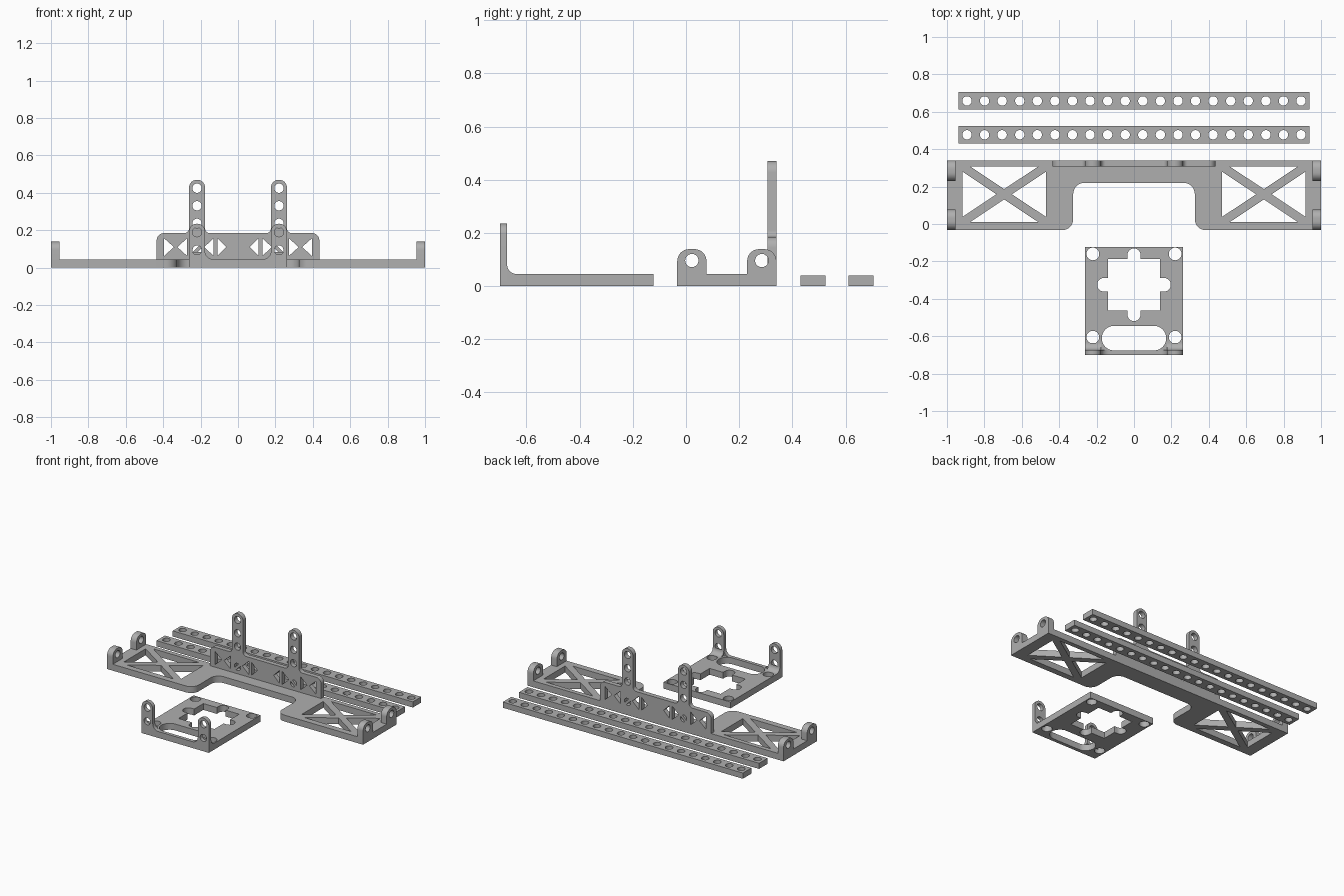
import bpy, bmesh, math
from mathutils import Vector

if "Cube" in bpy.data.objects:
    bpy.data.objects.remove(bpy.data.objects["Cube"])

grey = bpy.data.materials.new("plain grey")
grey.diffuse_color = (0.43, 0.43, 0.43, 1)
grey.use_nodes = True
grey.node_tree.nodes["Principled BSDF"].inputs["Base Color"].default_value = grey.diffuse_color


def rounded(pts, sx=1):
    """Outline from (u, v[, radius]) corners, with arcs at the rounded ones."""
    out, n = [], len(pts)
    for i, p in enumerate(pts):
        c = Vector(p[:2])
        r = p[2] if len(p) > 2 else 0
        if not r:
            out.append(c)
            continue
        a = (Vector(pts[i - 1][:2]) - c).normalized()
        b = (Vector(pts[(i + 1) % n][:2]) - c).normalized()
        half = a.angle(b) / 2
        centre = c + (a + b).normalized() * (r / math.sin(half))
        t = r / math.tan(half)
        p0, p1 = c + a * t - centre, c + b * t - centre
        ang = p0.angle(p1)
        for k in range(9):
            f = k / 8
            out.append(centre + (p0 * math.sin((1 - f) * ang) + p1 * math.sin(f * ang)) / math.sin(ang))
    return [(sx * q.x, q.y) for q in out]


def circle(u, v, r, n=32):
    return [(u + r * math.cos(2 * math.pi * k / n), v + r * math.sin(2 * math.pi * k / n)) for k in range(n)]


def segment(u, v, r, mid):
    """Part of a disc cut off by a chord, facing the angle mid."""
    angs = [math.radians(mid - 68 + 136 * k / 14) for k in range(15)]
    return [(u + r * math.cos(a), v + r * math.sin(a)) for a in angs]


def truss(x0, x1, y0, y1, h, sides="LRTB"):
    """Triangular openings left between two crossing braces of half width h."""
    w, t = x1 - x0, y1 - y0
    d, cx, cy = math.hypot(w, t), (x0 + x1) / 2, (y0 + y1) / 2
    a, b = h * d / w, h * d / t
    tri = {"L": [(x0, y0 + a), (x0, y1 - a), (cx - b, cy)],
           "R": [(x1, y0 + a), (x1, y1 - a), (cx + b, cy)],
           "T": [(x0 + b, y1), (x1 - b, y1), (cx, cy + a)],
           "B": [(x0 + b, y0), (x1 - b, y0), (cx, cy - a)]}
    return [tri[s] for s in sides]


PLANES = {"XY": lambda u, v, w: (u, v, w),
          "XZ": lambda u, v, w: (u, w, v),
          "YZ": lambda u, v, w: (w, u, v)}


def plate(name, plane, lo, hi, loops):
    """Outline with holes, filled and extruded from lo to hi across the plane."""
    cu = bpy.data.curves.new(name, "CURVE")
    cu.dimensions, cu.fill_mode, cu.extrude = "2D", "BOTH", (hi - lo) / 2
    for loop in loops:
        sp = cu.splines.new("POLY")
        sp.points.add(len(loop) - 1)
        for pt, q in zip(sp.points, loop):
            pt.co = (q[0], q[1], 0, 1)
        sp.use_cyclic_u = True
    tmp = bpy.data.objects.new(name + "_curve", cu)
    bpy.context.collection.objects.link(tmp)
    dg = bpy.context.evaluated_depsgraph_get()
    me = bpy.data.meshes.new_from_object(tmp.evaluated_get(dg))
    bpy.data.objects.remove(tmp)
    bm = bmesh.new()
    bm.from_mesh(me)
    for v in bm.verts:
        v.co = PLANES[plane](v.co.x, v.co.y, v.co.z + (lo + hi) / 2)
    bmesh.ops.remove_doubles(bm, verts=bm.verts, dist=1e-5)
    bmesh.ops.recalc_face_normals(bm, faces=bm.faces)
    bm.to_mesh(me)
    bm.free()
    me.materials.clear()
    me.materials.append(grey)
    ob = bpy.data.objects.new(name, me)
    bpy.context.collection.objects.link(ob)
    return ob


def mirrored(half):
    return half + [(-u, v) for u, v in reversed(half)]


# Perforated straps
for i, y in enumerate((0.477, 0.658)):
    box = [(-0.938, y - 0.047), (0.938, y - 0.047), (0.938, y + 0.047), (-0.938, y + 0.047)]
    plate(f"strap_{i + 1}", "XY", 0, 0.04, [box] + [circle(0.094 * (k - 9.5), y, 0.025) for k in range(20)])

# Base frame with front notch and cross-braced windows
outline = rounded([(-1, -0.033), (-0.325, -0.033, 0.06), (-0.325, 0.22, 0.06), (0.325, 0.22, 0.06),
                   (0.325, -0.033, 0.06), (1, -0.033), (1, 0.34), (-1, 0.34)])
plate("base_frame", "XY", 0, 0.045,
      [outline] + truss(-0.918, -0.47, 0.01, 0.308, 0.023) + truss(0.47, 0.918, 0.01, 0.308, 0.023))

# Back wall with two uprights
half = [(0.435, 0.02), (0.435, 0.185, 0.04), (0.262, 0.185, 0.025), (0.262, 0.47, 0.0425),
        (0.176, 0.47, 0.0425), (0.176, 0.185, 0.025)]
wall = [rounded(half + [(-p[0],) + p[1:] for p in reversed(half)])]
for s in (-1, 1):
    wall += [circle(s * 0.219, z, 0.025) for z in (0.425, 0.331, 0.237)]
    openings = (truss(-0.395, -0.272, 0.055, 0.165, 0.006, "LR")
                + truss(-0.25, -0.13, 0.055, 0.165, 0.006, "R")
                + truss(-0.11, 0.0, 0.055, 0.165, 0.006, "L")
                + [segment(-0.219, 0.094, 0.025, a) for a in (135, 315)])
    wall += [[(-s * u, v) for u, v in loop] for loop in openings]
plate("back_wall", "XZ", 0.307, 0.34, wall)

for s, side in ((-1, "left"), (1, "right")):
    # Side wings of the back wall, rounded and filleted in both directions
    wing = plate(f"{side}_wing", "XZ", 0.165, 0.34, [rounded(
        [(0.40, 0.02), (0.472, 0.02), (0.472, 0.0455), (0.437, 0.0455, 0.034),
         (0.437, 0.185, 0.04), (0.40, 0.185)], s)])
    cutter = plate(f"{side}_wing_cutter", "YZ", s * 0.44 - 0.1, s * 0.44 + 0.1, [rounded(
        [(0.166, 0.01), (0.166, 0.046), (0.201, 0.046, 0.034), (0.201, 0.186, 0.035),
         (0.36, 0.186), (0.36, 0.01)])])
    mod = wing.modifiers.new("round", "BOOLEAN")
    mod.operation, mod.solver, mod.object = "INTERSECT", "EXACT", cutter
    dg = bpy.context.evaluated_depsgraph_get()
    wing.data = bpy.data.meshes.new_from_object(wing.evaluated_get(dg))
    wing.modifiers.clear()
    bpy.data.objects.remove(cutter)

    # End ears
    for pos, y in (("front", 0.022), ("back", 0.285)):
        x0, x1 = sorted((s * 0.955, s * 1.0))
        ear = rounded([(y - 0.055, 0.02), (y + 0.055, 0.02), (y + 0.055, 0.139, 0.045), (y - 0.055, 0.139, 0.045)])
        plate(f"{side}_{pos}_ear", "YZ", x0, x1, [ear, circle(y, 0.096, 0.025)])

    # Mounting plate lugs with filleted feet
    lug = rounded([(0.262, 0.02), (0.262, 0.235, 0.0425), (0.176, 0.235, 0.0425),
                   (0.176, 0.045, 0.043), (0.125, 0.045), (0.125, 0.02)], s)
    plate(f"{side}_lug", "XZ", -0.70, -0.673, [lug] + [circle(s * 0.219, z, 0.025) for z in (0.094, 0.19)])
    x0, x1 = sorted((s * 0.176, s * 0.262))
    plate(f"{side}_lug_fillet", "YZ", x0, x1, [rounded(
        [(-0.674, 0.03), (-0.635, 0.03), (-0.635, 0.045), (-0.673, 0.045, 0.037), (-0.673, 0.083), (-0.674, 0.083)])])

# Mounting plate: cross opening, slot and screw holes
cy = -0.325
cross = rounded([(0.14, cy - 0.138), (0.14, cy - 0.036), (0.196, cy - 0.036, 0.034), (0.196, cy + 0.036, 0.034),
                 (0.14, cy + 0.036), (0.14, cy + 0.138), (0.035, cy + 0.138), (0.035, cy + 0.194, 0.034),
                 (-0.035, cy + 0.194, 0.034), (-0.035, cy + 0.138), (-0.14, cy + 0.138), (-0.14, cy + 0.036),
                 (-0.196, cy + 0.036, 0.034), (-0.196, cy - 0.036, 0.034), (-0.14, cy - 0.036),
                 (-0.14, cy - 0.138), (-0.035, cy - 0.138), (-0.035, cy - 0.194, 0.034),
                 (0.035, cy - 0.194, 0.034), (0.035, cy - 0.138)])
slot = rounded([(-0.172, -0.676, 0.064), (0.172, -0.676, 0.064), (0.172, -0.545, 0.064), (-0.172, -0.545, 0.064)])
screws = [circle(x, y, 0.034) for x in (-0.22, 0.22) for y in (-0.16, -0.605)]
plate("mounting_plate", "XY", 0, 0.045,
      [[(-0.262, -0.70), (0.262, -0.70), (0.262, -0.122), (-0.262, -0.122)], cross, slot] + screws)

# Smooth curved walls, keep hard edges
for ob in bpy.context.scene.objects:
    ob.select_set(True)
    bpy.context.view_layer.objects.active = ob
bpy.ops.object.shade_smooth_by_angle(angle=math.radians(30))
